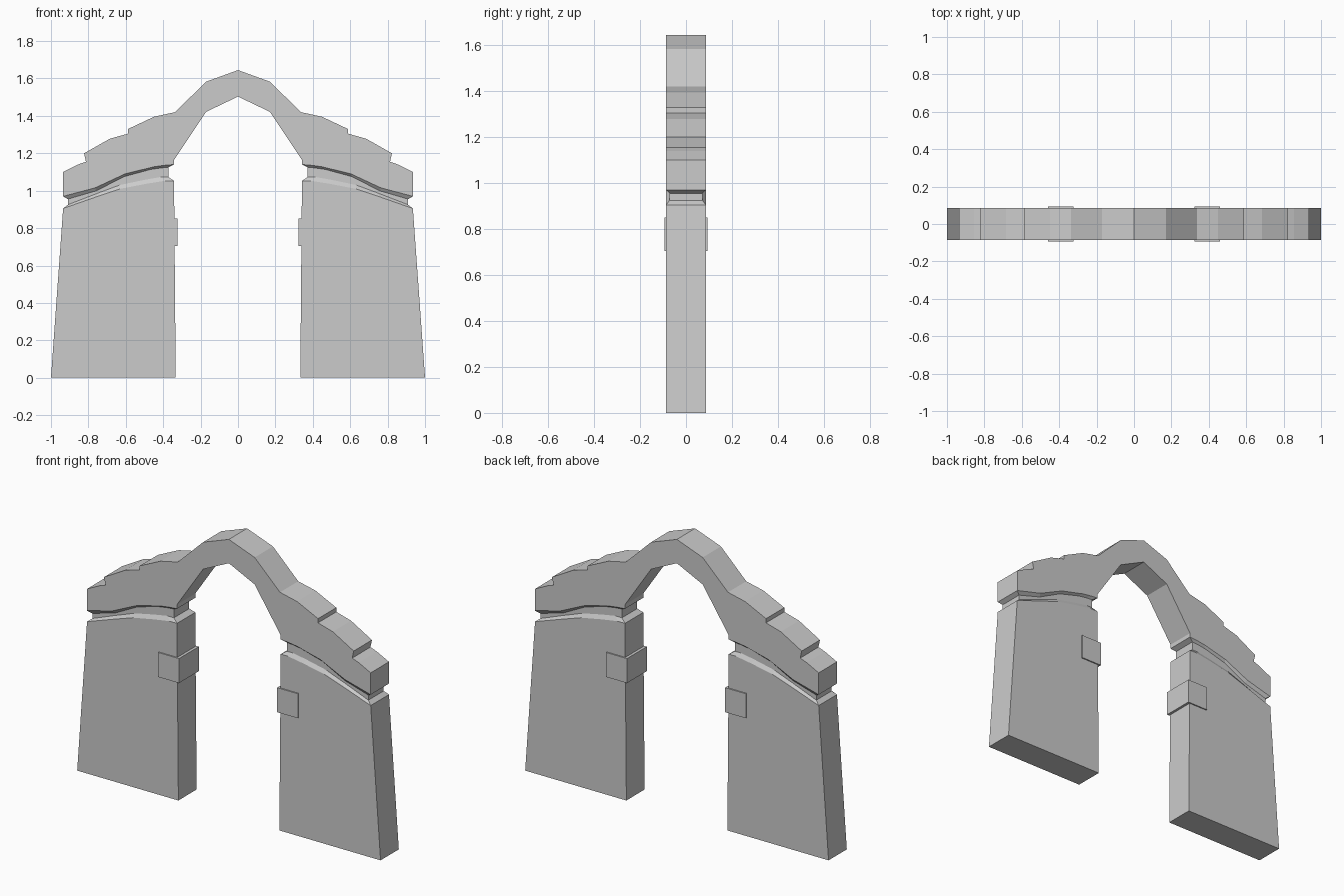
import bpy, bmesh

if "Cube" in bpy.data.objects:
    bpy.data.objects.remove(bpy.data.objects["Cube"])

D = 0.086  # half depth of the wall


def finish(name, bm, mirror=False):
    bmesh.ops.recalc_face_normals(bm, faces=bm.faces)
    me = bpy.data.meshes.new(name)
    bm.to_mesh(me)
    bm.free()
    ob = bpy.data.objects.new(name, me)
    bpy.context.collection.objects.link(ob)
    if mirror:
        ob.modifiers.new("Mirror", 'MIRROR').use_axis[0] = True
    return ob


# Curved profiles of the left half: pier shoulder and arch underside
shoulder = [(-0.935, 0.905), (-0.755, 0.968), (-0.63, 1.01),
            (-0.49, 1.037), (-0.39, 1.053), (-0.342, 1.053)]
underside = [(-0.935, 0.97), (-0.765, 1.015), (-0.604, 1.09),
             (-0.45, 1.128), (-0.385, 1.137), (-0.342, 1.14)]


def inset(line, dz):
    # narrow a profile at both ends and shift it vertically
    x0, x1 = line[0][0], line[-1][0]
    a, b = x0 + 0.025, x1 - 0.03
    return [(a + (x - x0) / (x1 - x0) * (b - a), z + dz) for x, z in line]


# Piers: battered wall, chamfered shoulder, recessed neck, flare to the arch
ground = [(-1 + 0.667 * (x + 0.935) / 0.593, 0) for x, z in shoulder]
layers = [(ground, D), (shoulder, D), (inset(shoulder, 0.02), D - 0.014),
          (inset(underside, -0.015), D - 0.014), (underside, D)]
bm = bmesh.new()
rings = []
for line, d in layers:
    rings.append([bm.verts.new((x, -d, z)) for x, z in line] +
                 [bm.verts.new((x, d, z)) for x, z in reversed(line)])
for lo, hi in zip(rings, rings[1:]):
    n = len(lo)
    for i in range(n):
        j = (i + 1) % n
        bm.faces.new((lo[i], lo[j], hi[j], hi[i]))
bm.faces.new(rings[0])
finish("piers", bm, mirror=True)

# Stepped arch: half outline mirrored, then extruded through the depth
outer = [(-0.935, 1.10), (-0.855, 1.14), (-0.813, 1.155), (-0.823, 1.20),
         (-0.685, 1.278), (-0.588, 1.305), (-0.588, 1.33), (-0.45, 1.395),
         (-0.337, 1.42), (-0.17, 1.583)]
inner = [(-0.17, 1.422), (-0.342, 1.165)] + underside[::-1]
half = inner + outer
outline = ([(0, 1.503)] + half + [(0, 1.645)] +
           [(-x, z) for x, z in reversed(half)])
bm = bmesh.new()
face = bm.faces.new([bm.verts.new((x, -D, z)) for x, z in outline])
ext = bmesh.ops.extrude_face_region(bm, geom=[face], use_keep_orig=True)
bmesh.ops.translate(bm, vec=(0, 2 * D, 0),
                    verts=[v for v in ext["geom"] if isinstance(v, bmesh.types.BMVert)])
finish("stepped_arch", bm)

# Blocks wrapped around the inner edge of each pier
bm = bmesh.new()
bmesh.ops.create_cube(bm, size=1)
bmesh.ops.scale(bm, vec=(0.137, 0.187, 0.146), verts=bm.verts)
bmesh.ops.translate(bm, vec=(-0.392, 0, 0.778), verts=bm.verts)
finish("jamb_blocks", bm, mirror=True)
